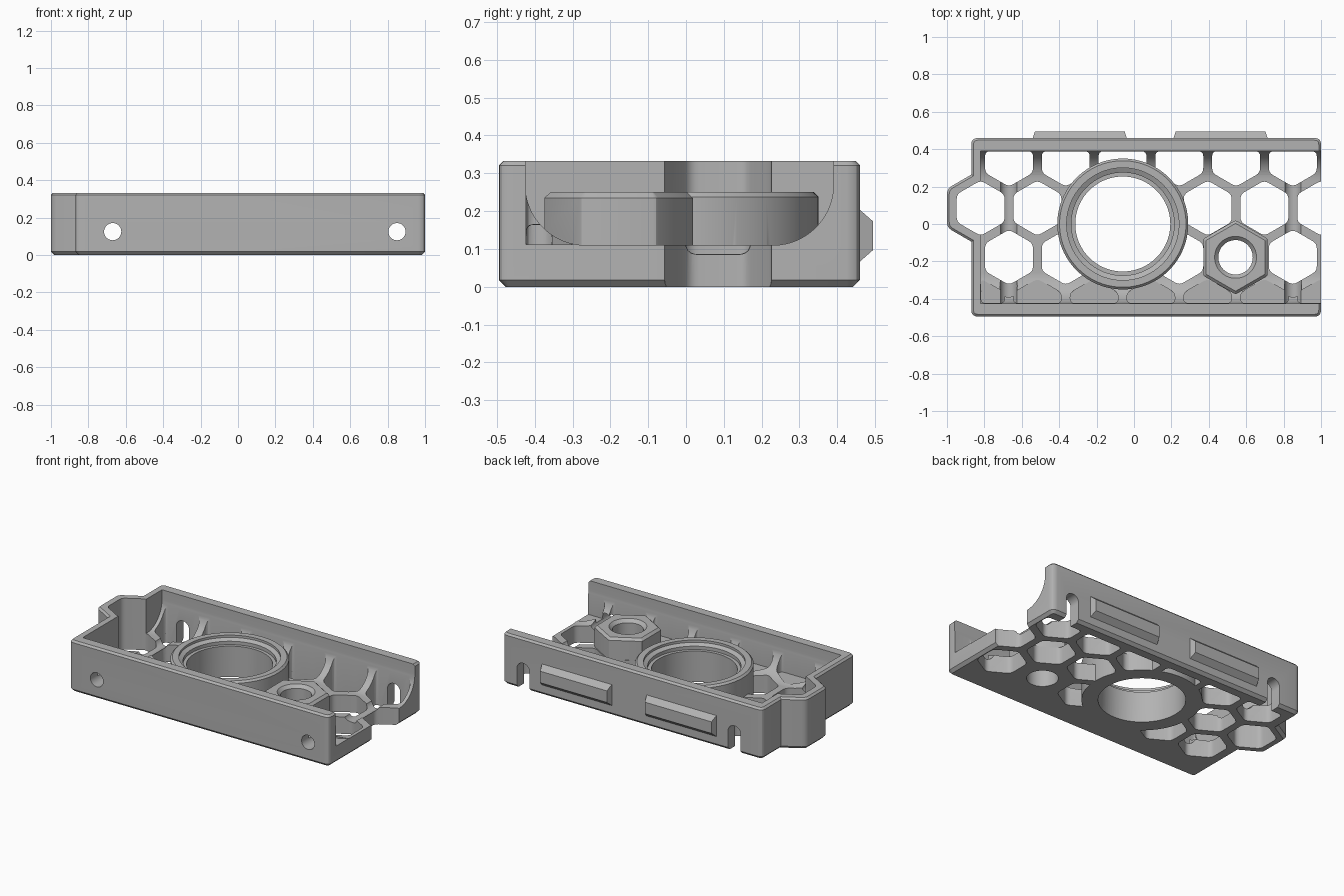
import bpy, bmesh, math
from mathutils import Matrix

old = bpy.data.objects.get("Cube")
if old:
    bpy.data.objects.remove(old, do_unlink=True)

grey = bpy.data.materials.new("grey_plastic")
grey.use_nodes = True
GREY = (0.45, 0.45, 0.45, 1)
grey.diffuse_color = GREY
grey.node_tree.nodes["Principled BSDF"].inputs["Base Color"].default_value = GREY


def make(name, bm):
    bmesh.ops.recalc_face_normals(bm, faces=bm.faces)
    mesh = bpy.data.meshes.new(name)
    bm.to_mesh(mesh)
    bm.free()
    mesh.materials.append(grey)
    obj = bpy.data.objects.new(name, mesh)
    bpy.context.collection.objects.link(obj)
    return obj


def rounded(pts, r, n=4):
    """Round every corner of a polygon with a small curve."""
    out = []
    for i, b in enumerate(pts):
        a, c = pts[i - 1], pts[(i + 1) % len(pts)]
        ta, tc = min(.45, r / math.dist(a, b)), min(.45, r / math.dist(c, b))
        p = [b[k] + (a[k] - b[k]) * ta for k in (0, 1)]
        q = [b[k] + (c[k] - b[k]) * tc for k in (0, 1)]
        for j in range(n + 1):
            t = j / n
            out.append(tuple((1 - t) ** 2 * p[k] + 2 * t * (1 - t) * b[k] + t * t * q[k] for k in (0, 1)))
    return out


def prism(bm, pts, z0, z1, low=0, high=0):
    """Extrude an outline upward, with optional end chamfers."""
    face = bm.faces.new([bm.verts.new((x, y, z0)) for x, y in pts])
    up = bmesh.ops.extrude_face_region(bm, geom=[face])["geom"]
    bmesh.ops.translate(bm, vec=(0, 0, z1 - z0), verts=[g for g in up if isinstance(g, bmesh.types.BMVert)])
    for z, width in ((z0, low), (z1, high)):
        if width:
            rim = [e for e in bm.edges if all(abs(v.co.z - z) < 1e-5 for v in e.verts)]
            bmesh.ops.bevel(bm, geom=rim, offset=width, segments=1, affect='EDGES')
    return bm


def hexagon(cx, cy, apothem):
    r = apothem / math.cos(math.pi / 6)
    return [(cx + r * math.sin(i * math.pi / 3), cy + r * math.cos(i * math.pi / 3)) for i in range(6)]


def lathe(name, profile, x, y, steps=96):
    """Turn a closed (radius, z) profile around a vertical axis."""
    bm = bmesh.new()
    verts = [bm.verts.new((r, 0, z)) for r, z in profile]
    edges = [bm.edges.new(p) for p in zip(verts, verts[1:])]
    bmesh.ops.spin(bm, geom=verts + edges, axis=(0, 0, 1), cent=(0, 0, 0),
                   angle=2 * math.pi, steps=steps)
    bmesh.ops.remove_doubles(bm, verts=bm.verts, dist=1e-5)
    bmesh.ops.translate(bm, vec=(x, y, 0), verts=bm.verts)
    return make(name, bm)


def combine(target, tool, operation):
    mod = target.modifiers.new(operation, 'BOOLEAN')
    mod.operation, mod.solver, mod.object = operation, 'EXACT', tool
    bpy.context.view_layer.objects.active = target
    bpy.ops.object.modifier_apply(modifier=mod.name)
    bpy.data.objects.remove(tool, do_unlink=True)


HEIGHT, FLOOR = .333, .11
LEFT, FRONT, BACK = -.87, -.495, .46
IN_LEFT, IN_FRONT, IN_BACK = -.82, -.425, .39
PITCH, CELL = .3035, .128
ROW = PITCH * math.cos(math.pi / 6)
NUT_X, NUT_Y = .543, -.178

# Outer block with a six-sided bulge on one end
outline = rounded([(LEFT, FRONT), (1, FRONT), (1, BACK), (LEFT, BACK)], .035)
tray = make("tray", prism(bmesh.new(), outline, 0, HEIGHT, .018, .012))
bulge_y = NUT_Y + ROW
bulge = rounded(hexagon(IN_LEFT, bulge_y, .18), .03)
combine(tray, make("bulge", prism(bmesh.new(), bulge, 0, HEIGHT, .018, .012)), 'UNION')

# Open cavity with coved long walls
R = .16
cove = [(IN_FRONT, .6)]
for cx, start in ((IN_FRONT + R, math.pi), (IN_BACK - R, 1.5 * math.pi)):
    for i in range(17):
        a = start + i * math.pi / 32
        cove.append((cx + R * math.cos(a), FLOOR + R + R * math.sin(a)))
cove.append((IN_BACK, .6))
bm = prism(bmesh.new(), cove, IN_LEFT, 1.2)
bmesh.ops.transform(bm, matrix=Matrix(((0, 0, 1, 0), (1, 0, 0, 0), (0, 1, 0, 0), (0, 0, 0, 1))), verts=bm.verts)
combine(tray, make("cavity", bm), 'DIFFERENCE')

# Honeycomb cells; the front row only trims the cove
bm = bmesh.new()
for row in range(-1, 3):
    cy = NUT_Y + row * ROW
    for col in range(7):
        cx = IN_LEFT + PITCH * (col + (.5 if row % 2 == 0 else 0))
        if cx > 1.05:
            continue
        cell = [(x, min(y, IN_BACK - .002)) for x, y in hexagon(cx, cy, CELL)]
        if row == -1:
            cell = [(max(x, IN_LEFT + .002), max(y, IN_FRONT + .002)) for x, y in cell]
        cell = list(dict.fromkeys(cell))
        prism(bm, rounded(cell, .025), FLOOR + .002 if row == -1 else -.1, .6)
combine(tray, make("cells", bm), 'DIFFERENCE')

# Screw bores running front to back, opened downward in the back wall
for x in (-.67, .85):
    bm = bmesh.new()
    bmesh.ops.create_cone(bm, cap_ends=True, segments=40, radius1=.046, radius2=.046, depth=1.4)
    bmesh.ops.transform(bm, matrix=Matrix.Translation((x, 0, .125)) @ Matrix.Rotation(math.pi / 2, 4, 'X'),
                        verts=bm.verts)
    combine(tray, make("bore", bm), 'DIFFERENCE')
    slot = [(x - .045, .32), (x + .045, .32), (x + .045, .6), (x - .045, .6)]
    combine(tray, make("slot", prism(bmesh.new(), slot, -.1, .125)), 'DIFFERENCE')

# Large ring seat
RING_X = -.06
combine(tray, lathe("ring", [(0, 0), (.35, 0), (.35, .238), (.338, .25), (0, .25)], RING_X, 0), 'UNION')
combine(tray, lathe("ring_bore", [(0, -.1), (.254, -.1), (.254, .2), (.275, .2), (.275, .222),
                                  (.3, .235), (.3, .4), (0, .4)], RING_X, 0), 'DIFFERENCE')

# Six-sided boss
boss = rounded(hexagon(NUT_X, NUT_Y, .172), .01, 2)
combine(tray, make("boss", prism(bmesh.new(), boss, 0, .25, 0, .015)), 'UNION')
combine(tray, lathe("boss_bore", [(0, -.1), (.092, -.1), (.092, .23), (.112, .25), (.112, .4), (0, .4)],
                    NUT_X, NUT_Y, 64), 'DIFFERENCE')

# Bevelled catches on the back wall
for name, cx in (("right_catch", -.29), ("left_catch", .463)):
    bm = bmesh.new()
    bmesh.ops.create_cube(bm, size=1)
    for v in bm.verts:
        outer = v.co.y > 0
        v.co.x = cx + v.co.x * (.48 if outer else .505)
        v.co.z = .135 + v.co.z * (.075 if outer else .145)
        v.co.y = .495 if outer else BACK - .005
    make(name, bm)

# Smooth curves, crisp edges
bpy.ops.object.select_all(action='DESELECT')
tray.select_set(True)
bpy.context.view_layer.objects.active = tray
bpy.ops.object.shade_smooth_by_angle(angle=math.radians(25))
